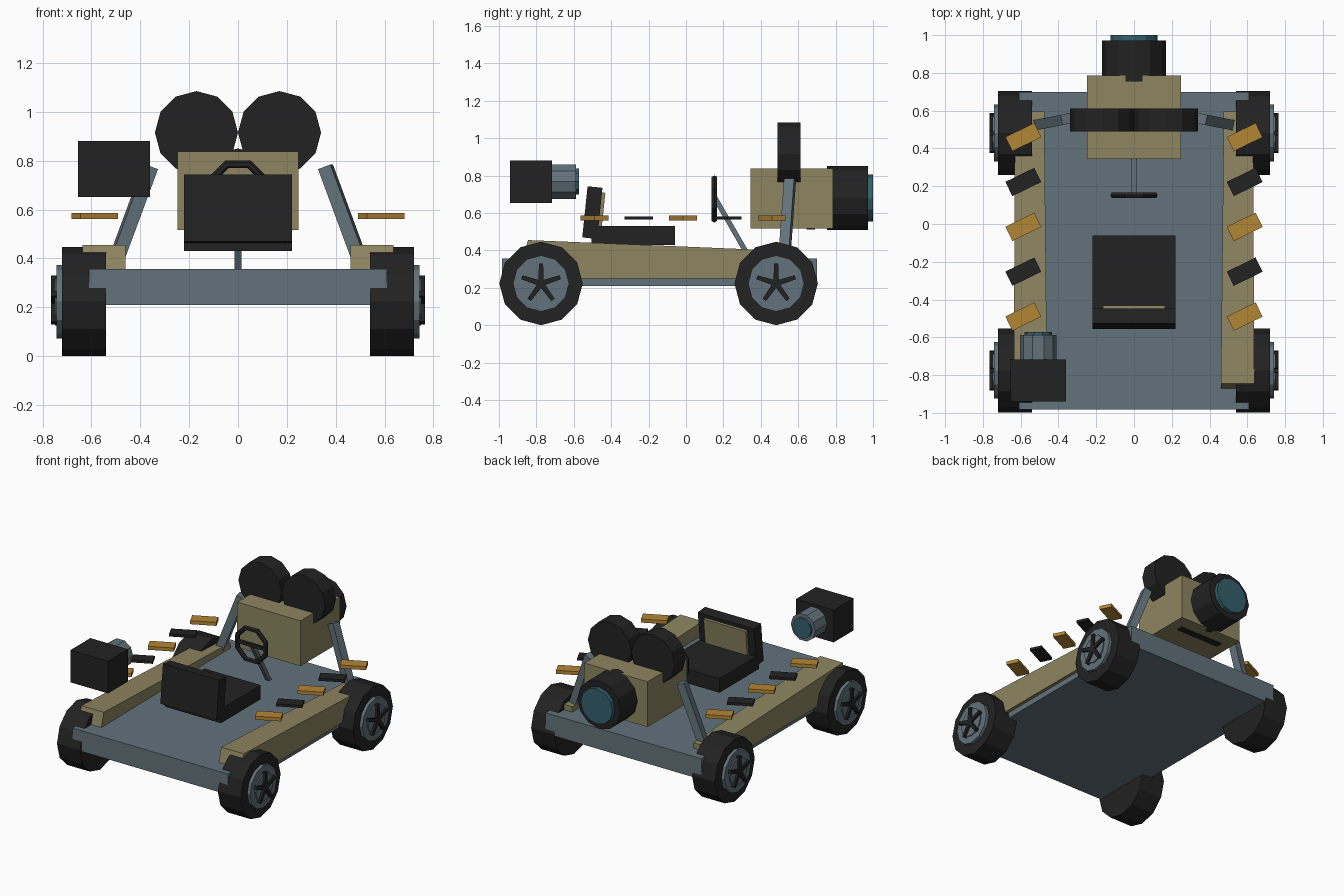
import bpy, bmesh, math
from mathutils import Vector, Matrix

if "Cube" in bpy.data.objects:
    bpy.data.objects.remove(bpy.data.objects["Cube"])


def material(name, rgb):
    m = bpy.data.materials.new(name)
    m.diffuse_color = (*rgb, 1)
    m.use_nodes = True
    m.node_tree.nodes["Principled BSDF"].inputs["Base Color"].default_value = m.diffuse_color
    return m


BLACK = material("black", (0.016, 0.016, 0.016))
STEEL = material("blue_grey", (0.123, 0.170, 0.198))
OLIVE = material("olive", (0.270, 0.235, 0.118))
AMBER = material("amber", (0.450, 0.240, 0.035))
GLASS = material("teal_glass", (0.036, 0.115, 0.150))


def finish(name, bm, mat):
    bmesh.ops.recalc_face_normals(bm, faces=bm.faces)
    me = bpy.data.meshes.new(name)
    bm.to_mesh(me)
    bm.free()
    me.materials.append(mat)
    ob = bpy.data.objects.new(name, me)
    bpy.context.collection.objects.link(ob)
    return ob


def block(name, mat, x, y, z, matrix=None):
    """Box from ranges; optional matrix applied afterwards."""
    bm = bmesh.new()
    bmesh.ops.create_cube(bm, size=1)
    for v in bm.verts:
        v.co = [a + (c + 0.5) * (b - a) for c, (a, b) in zip(v.co, (x, y, z))]
    if matrix:
        bm.transform(matrix)
    return finish(name, bm, mat)


def prism(name, mat, axis, start, end, centre, r, n, phase=0.0, r2=None):
    """n-sided cylinder along x or y; phase 0 puts a corner at the top."""
    bm = bmesh.new()
    rings = []
    for t, rad in ((start, r), (end, r2 or r)):
        ring = []
        for i in range(n):
            a = phase + math.tau * i / n
            u, w = centre[0] + rad * math.sin(a), centre[1] + rad * math.cos(a)
            ring.append(bm.verts.new((t, u, w) if axis == "x" else (u, t, w)))
        bm.faces.new(ring)
        rings.append(ring)
    for i in range(n):
        j = (i + 1) % n
        bm.faces.new((rings[0][i], rings[0][j], rings[1][j], rings[1][i]))
    return finish(name, bm, mat)


def beam(name, mat, a, b, w):
    """Square bar between two points."""
    a, b = Vector(a), Vector(b)
    rot = (b - a).to_track_quat("Z", "Y").to_matrix().to_4x4()
    h = w / 2
    return block(name, mat, (-h, h), (-h, h), (0, (b - a).length), Matrix.Translation(a) @ rot)


# Chassis
block("chassis", STEEL, (-0.61, 0.61), (-0.983, 0.70), (0.21, 0.357))

# Side rails: wedge-shaped, taller at the rear, with a sloping rear end
for s, side in ((-1, "left"), (1, "right")):
    bm = bmesh.new()
    bmesh.ops.create_cube(bm, size=2)
    for v in bm.verts:
        outer, front, top = v.co.x > 0, v.co.y > 0, v.co.z > 0
        if front:
            v.co = (s * (0.63 if outer else 0.475), 0.595, 0.395 if top else 0.25)
        else:
            v.co = (s * (0.637 if outer else 0.46), -0.845 if top else -0.90, 0.455 if top else 0.25)
    finish(side + "_side_rail", bm, OLIVE)

# Wheels with hub discs and five-spoke stars
WZ = 0.223
for s, side in ((-1, "left"), (1, "right")):
    for wy, end in ((-0.775, "rear"), (0.482, "front")):
        n = f"{end}_{side}_"
        prism(n + "tyre", BLACK, "x", s * 0.54, s * 0.72, (wy, WZ), 0.223, 12)
        prism(n + "rim", STEEL, "x", s * 0.70, s * 0.742, (wy, WZ), 0.15, 12)
        prism(n + "hub", STEEL, "x", s * 0.73, s * 0.75, (wy, WZ), 0.098, 12)
        bm = bmesh.new()
        for k in range(5):
            d = bmesh.ops.create_cube(bm, size=1)["verts"]
            for v in d:
                tip = v.co.z > 0
                v.co = ((0.735 + (v.co.x + 0.5) * 0.03) * s,
                        v.co.y * (0.022 if tip else 0.03), 0.108 if tip else 0)
            bmesh.ops.rotate(bm, verts=d, cent=(0, 0, 0), matrix=Matrix.Rotation(math.tau * k / 5, 3, "X"))
        bm.transform(Matrix.Translation((0, wy, WZ)))
        finish(n + "spokes", bm, BLACK)

# Seat: cushion, leaning backrest and inset pad
block("seat_cushion", BLACK, (-0.22, 0.22), (-0.505, -0.06), (0.43, 0.53))
lean = Matrix.Translation((0, -0.515, 0.47)) @ Matrix.Rotation(math.radians(6), 4, "X")
lean = Matrix.Translation((0, -0.515, 0.47)) @ Matrix.Rotation(math.radians(-6), 4, "X") \
    if (lean @ Vector((0, 0, 1))).y > -0.5 else lean
lean = Matrix.Translation((0, -0.515, 0.465)) @ Matrix.Rotation(math.radians(-6), 4, "X")
block("seat_backrest", BLACK, (-0.22, 0.22), (-0.04, 0.04), (0.0, 0.275), lean)
block("seat_pad", OLIVE, (-0.165, 0.165), (0.03, 0.058), (0.05, 0.25), lean)

# Steering wheel and column
bm = bmesh.new()
rings = []
for i in range(8):
    a = math.tau * (i + 0.5) / 8
    ring = []
    for j in range(6):
        b = math.tau * j / 6
        rad = 0.119 + 0.017 * math.cos(b)
        ring.append(bm.verts.new((rad * math.sin(a), 0.152 + 0.017 * math.sin(b), 0.675 + rad * math.cos(a))))
    rings.append(ring)
for i in range(8):
    for j in range(6):
        p, q, k = rings[i], rings[(i + 1) % 8], (j + 1) % 6
        bm.faces.new((p[j], p[k], q[k], q[j]))
finish("steering_wheel", bm, BLACK)
block("steering_spoke", BLACK, (-0.11, 0.11), (0.143, 0.161), (0.663, 0.687))
beam("steering_column", STEEL, (0, 0.155, 0.68), (0, 0.345, 0.35), 0.027)

# Big film camera at the nose: body, lens hood, lens and two reels
block("camera_body", OLIVE, (-0.248, 0.248), (0.345, 0.785), (0.517, 0.838))
block("camera_base_slot", BLACK, (-0.17, 0.17), (0.645, 0.69), (0.511, 0.53))
prism("lens_hood", BLACK, "y", 0.755, 0.972, (0, 0.68), 0.17, 12)
prism("lens_glass", GLASS, "y", 0.95, 1.0, (0, 0.68), 0.125, 12)
for s, side in ((-1, "left"), (1, "right")):
    prism(side + "_film_reel", BLACK, "y", 0.49, 0.612, (s * 0.17, 0.915), 0.17, 12)
    # Slanted strut beside the camera
    beam(side + "_strut", STEEL, (s * 0.515, 0.525, 0.35), (s * 0.358, 0.556, 0.775), 0.055)

# Floating small camera at the rear left
block("small_camera_box", BLACK, (-0.655, -0.36), (-0.94, -0.717), (0.652, 0.88))
prism("small_camera_barrel", STEEL, "y", -0.73, -0.587, (-0.507, 0.768), 0.097, 10, math.pi / 10)
prism("small_camera_lens", GLASS, "y", -0.60, -0.572, (-0.507, 0.768), 0.073, 10, math.pi / 10)

# Floating clapper planks along both sides, alternating amber and black
for s, side in ((-1, "left"), (1, "right")):
    for i in range(5):
        m = Matrix.Translation((s * 0.586, 0.46 - 0.2375 * i, 0.573)) @ Matrix.Rotation(math.radians(26), 4, "Z")
        h = 0.009 if i % 2 else 0.0125
        block(f"{side}_plank_{i + 1}", BLACK if i % 2 else AMBER, (-0.085, 0.085), (-0.042, 0.042), (-h, h), m)
